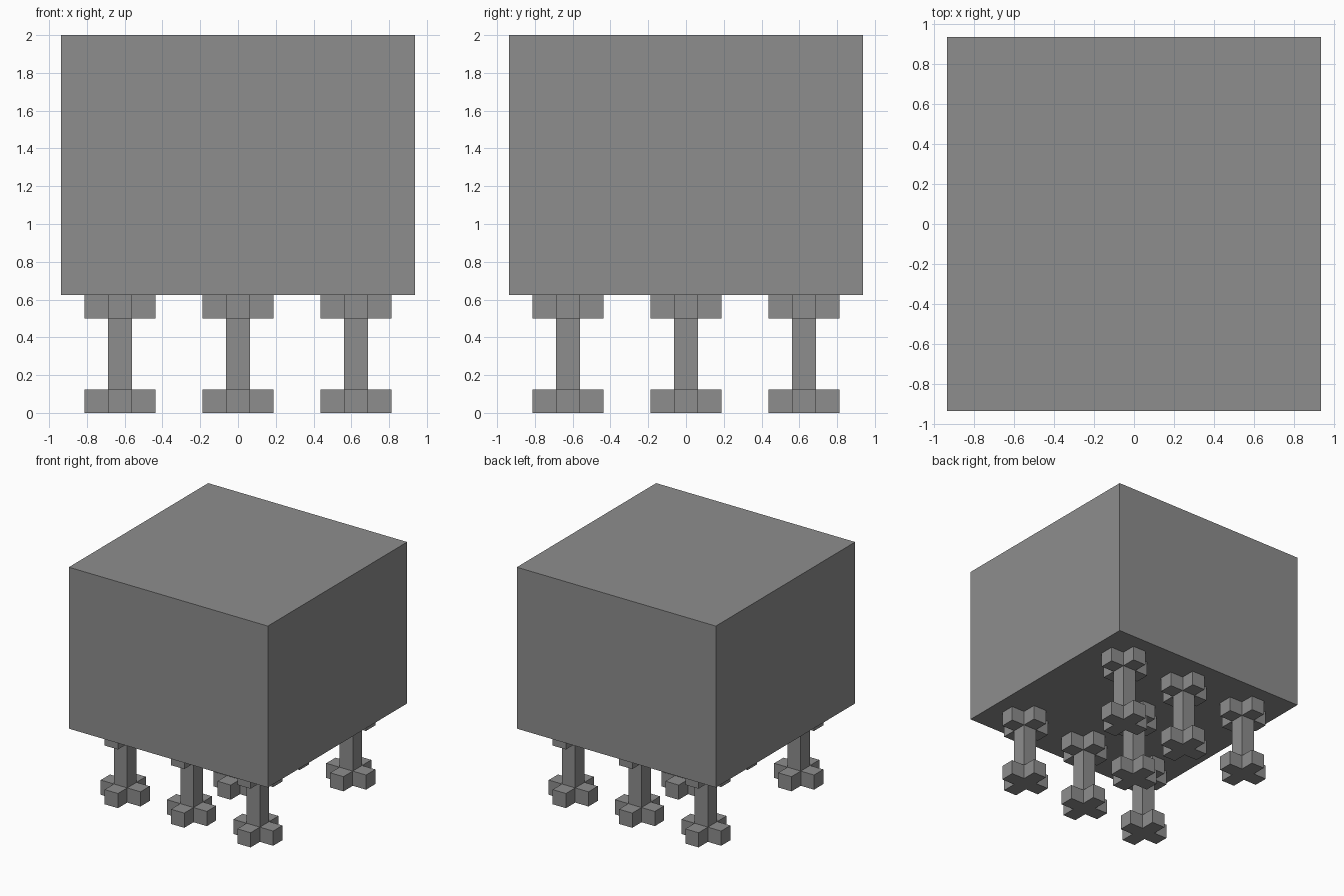
import bpy
import bmesh

if "Cube" in bpy.data.objects:
    bpy.data.objects.remove(bpy.data.objects["Cube"], do_unlink=True)

U = 1 / 16                      # modelling unit
SPACING = 10 * U                # distance between legs
LEG_TOP = 10 * U

grey = bpy.data.materials.new("plain grey")
grey.use_nodes = True
grey.diffuse_color = (0.27, 0.27, 0.27, 1)
bsdf = grey.node_tree.nodes["Principled BSDF"]
bsdf.inputs["Base Color"].default_value = (0.27, 0.27, 0.27, 1)
bsdf.inputs["Roughness"].default_value = 0.9


def prism(name, outline, x, y, z0, z1):
    """Extrude a flat outline from z0 up to z1."""
    bm = bmesh.new()
    face = bm.faces.new([bm.verts.new((px, py, 0)) for px, py in outline])
    grown = bmesh.ops.extrude_face_region(bm, geom=[face])["geom"]
    top = [v for v in grown if isinstance(v, bmesh.types.BMVert)]
    bmesh.ops.translate(bm, verts=top, vec=(0, 0, z1 - z0))
    bmesh.ops.recalc_face_normals(bm, faces=bm.faces)
    mesh = bpy.data.meshes.new(name)
    bm.to_mesh(mesh)
    bm.free()
    mesh.materials.append(grey)
    obj = bpy.data.objects.new(name, mesh)
    obj.location = (x, y, z0)
    bpy.context.collection.objects.link(obj)
    return obj


def square(h):
    return [(-h, -h), (h, -h), (h, h), (-h, h)]


def plus(reach, h):
    """Plus-shaped outline: one arm turned four times."""
    points = []
    arm = [(reach, -h), (reach, h), (h, h)]
    for _ in range(4):
        points += arm
        arm = [(-py, px) for px, py in arm]
    return points


# Body block
prism("body", square(15 * U), 0, 0, LEG_TOP, 2)

# Legs: three along the front, three along the back, one in the centre
spots = [(i, j) for j in (-1, 1) for i in (-1, 0, 1)] + [(0, 0)]
rows = {-1: "front", 0: "centre", 1: "back"}
sides = {-1: "right", 0: "middle", 1: "left"}
for i, j in spots:
    label = f"{rows[j]}_{sides[i]}"
    x, y = i * SPACING, j * SPACING
    prism(label + "_foot", plus(3 * U, U), x, y, 0, 2 * U)
    prism(label + "_post", square(U), x, y, 2 * U, 8 * U)
    prism(label + "_bracket", plus(3 * U, U), x, y, 8 * U, LEG_TOP)
